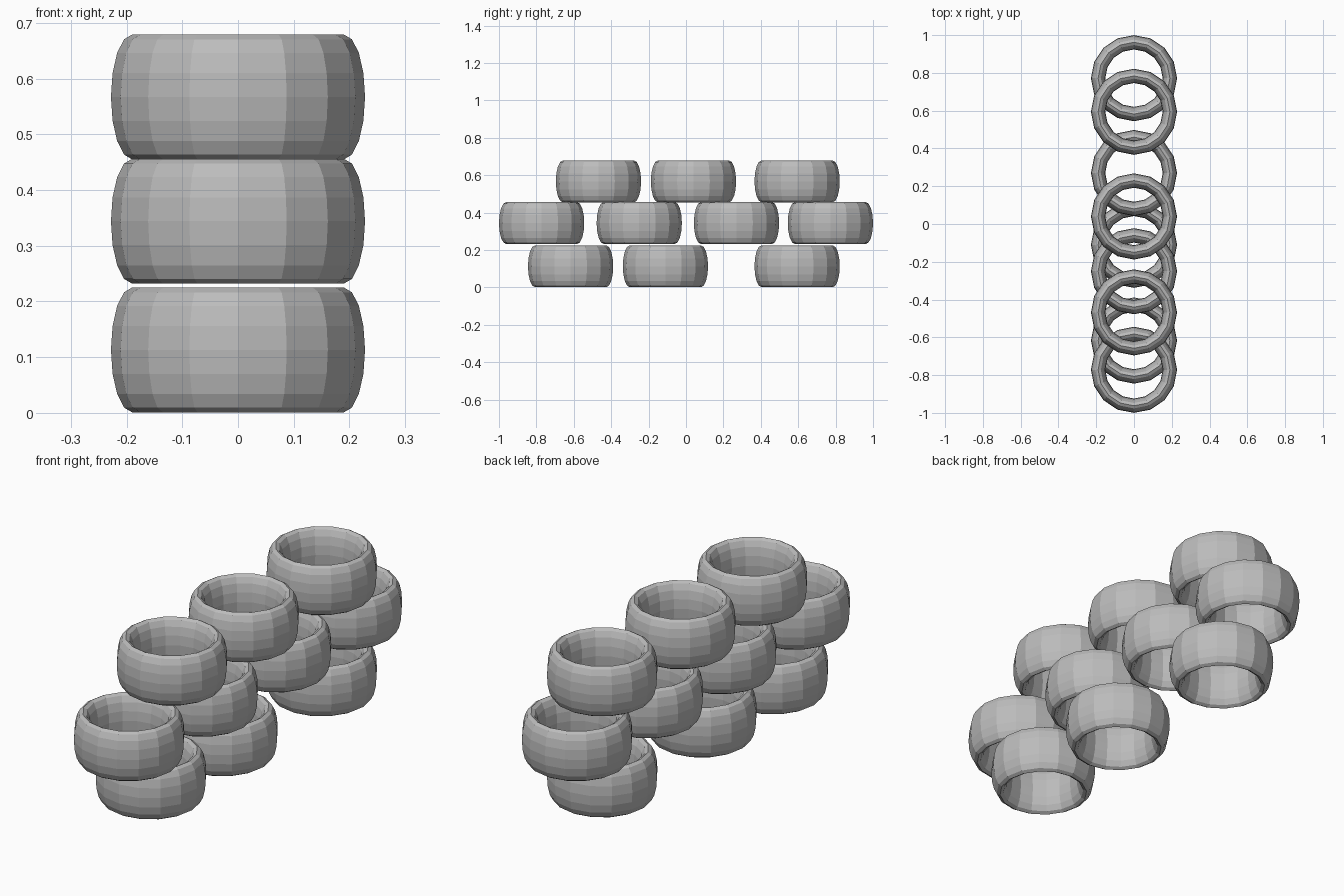
import bpy, bmesh, math

if "Cube" in bpy.data.objects:
    bpy.data.objects.remove(bpy.data.objects["Cube"])

R_MID, R_TUBE, HALF_H = 0.190, 0.038, 0.112   # ring centre line, wall half thickness, half height
SEG, WALL = 16, 16                             # sides around, sides of the wall section

grey = bpy.data.materials.new("plain grey")
grey.diffuse_color = (0.5, 0.5, 0.5, 1)
grey.use_nodes = True
grey.node_tree.nodes["Principled BSDF"].inputs["Base Color"].default_value = grey.diffuse_color


def ring_mesh():
    """Tall ring: an upright ellipse swept around the vertical axis."""
    bm = bmesh.new()
    grid = []
    for i in range(SEG):
        a = 2 * math.pi * i / SEG
        row = []
        for j in range(WALL):
            t = 2 * math.pi * j / WALL
            r = R_MID + R_TUBE * math.cos(t)
            row.append(bm.verts.new((r * math.cos(a), r * math.sin(a), HALF_H * math.sin(t))))
        grid.append(row)
    for i in range(SEG):
        n = (i + 1) % SEG
        for j in range(WALL):
            k = (j + 1) % WALL
            bm.faces.new((grid[i][j], grid[n][j], grid[n][k], grid[i][k]))
    bmesh.ops.recalc_face_normals(bm, faces=bm.faces)
    mesh = bpy.data.meshes.new("ring")
    bm.to_mesh(mesh)
    bm.free()
    mesh.materials.append(grey)
    return mesh


# Three staggered layers of rings: height of centre, then y positions
layers = {
    "bottom_ring": (0.113, (-0.617, -0.11, 0.594)),
    "middle_ring": (0.344, (-0.772, -0.25, 0.27, 0.772)),
    "top_ring": (0.567, (-0.468, 0.04, 0.594)),
}
mesh = ring_mesh()
for name, (z, ys) in layers.items():
    for n, y in enumerate(ys, 1):
        ob = bpy.data.objects.new(f"{name}_{n}", mesh)
        ob.location = (0, y, z)
        bpy.context.collection.objects.link(ob)
